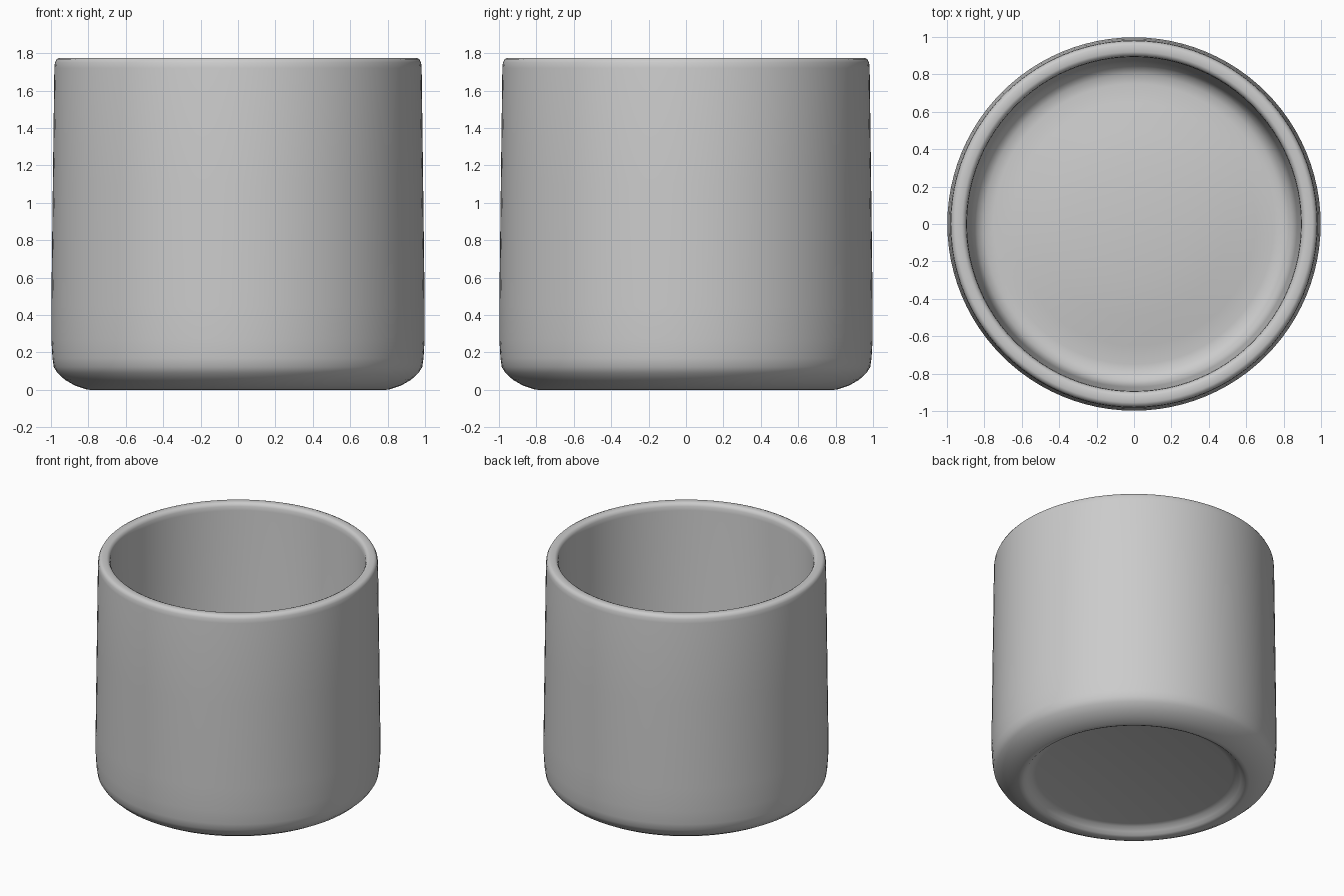
import bpy, bmesh, math

if "Cube" in bpy.data.objects:
    bpy.data.objects.remove(bpy.data.objects["Cube"])

grey = bpy.data.materials.new("plain grey")
grey.diffuse_color = (0.6, 0.6, 0.6, 1)
grey.use_nodes = True
grey.node_tree.nodes["Principled BSDF"].inputs["Base Color"].default_value = grey.diffuse_color

# Half section (radius, height), from underside centre round to the inner floor centre
profile = [
    (0, 0.06), (0.69, 0.06), (0.72, 0.052), (0.75, 0.028), (0.77, 0.008), (0.79, 0),
    (0.81, 0.002), (0.87, 0.022), (0.925, 0.053), (0.965, 0.09), (0.985, 0.122),
    (0.992, 0.17), (0.998, 0.27), (0.998, 0.45), (0.99, 1.1), (0.982, 1.72),
    (0.979, 1.75), (0.97, 1.768), (0.955, 1.775), (0.92, 1.775), (0.905, 1.768),
    (0.896, 1.75), (0.893, 1.72), (0.872, 0.27), (0.862, 0.2), (0.84, 0.155),
    (0.8, 0.13), (0.75, 0.126), (0.65, 0.14), (0.5, 0.165), (0.3, 0.187), (0, 0.197),
]

# Cup body: the section spun about the vertical axis
bm = bmesh.new()
verts = [bm.verts.new((r, 0, z)) for r, z in profile]
edges = [bm.edges.new(pair) for pair in zip(verts, verts[1:])]
bmesh.ops.spin(bm, geom=verts + edges, cent=(0, 0, 0), axis=(0, 0, 1),
               angle=math.tau, steps=96, use_merge=False)
bmesh.ops.remove_doubles(bm, verts=bm.verts, dist=0.0005)
bmesh.ops.recalc_face_normals(bm, faces=bm.faces)
mesh = bpy.data.meshes.new("cup_body")
bm.to_mesh(mesh)
bm.free()
mesh.materials.append(grey)
cup = bpy.data.objects.new("cup_body", mesh)
bpy.context.collection.objects.link(cup)

# Smooth shading throughout the rounded body
bpy.context.view_layer.objects.active = cup
cup.select_set(True)
bpy.ops.object.shade_smooth_by_angle(angle=math.radians(40))
